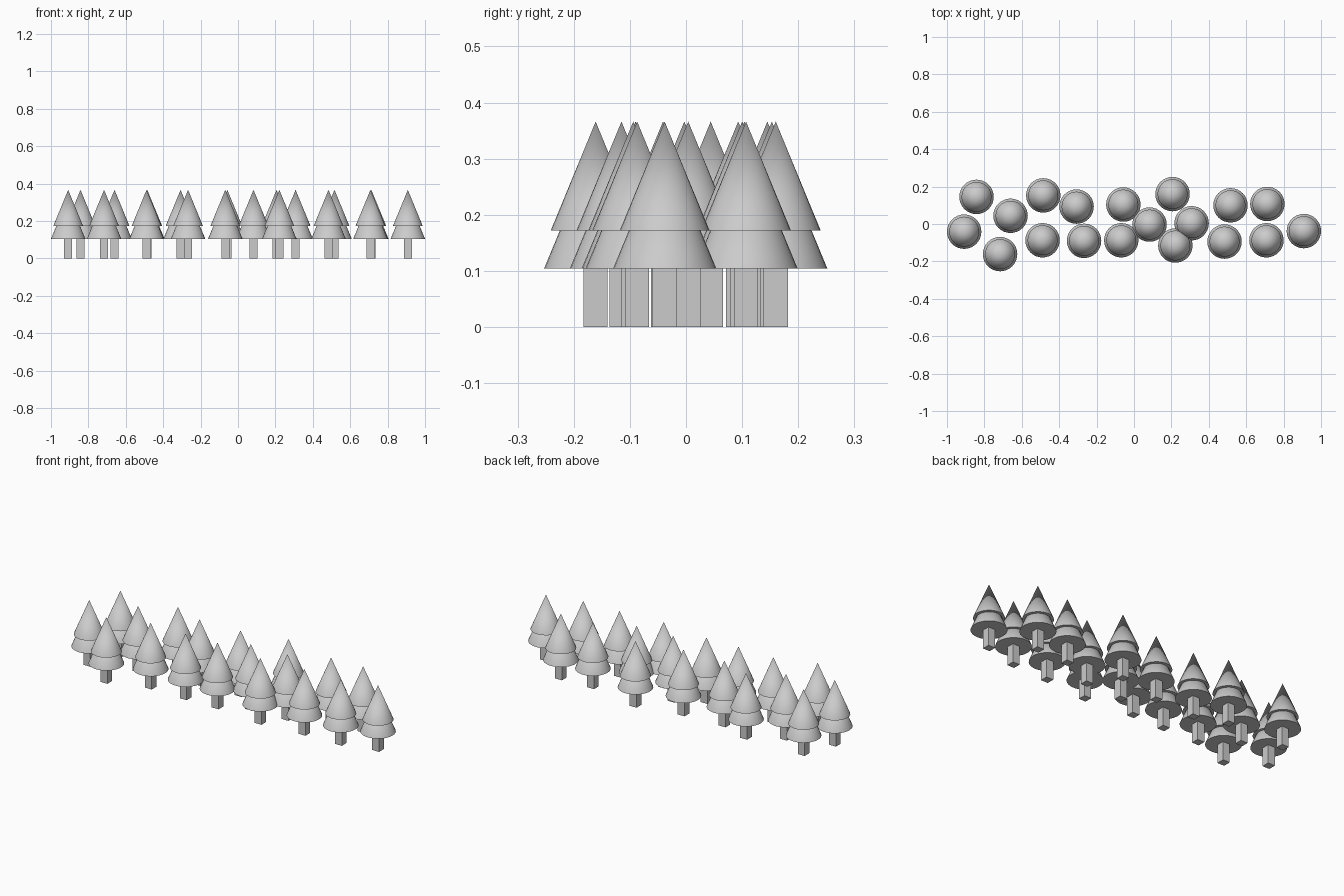
import bpy

if "Cube" in bpy.data.objects:
    bpy.data.objects.remove(bpy.data.objects["Cube"])

grey = bpy.data.materials.new("plain_grey")
grey.use_nodes = True
colour = (0.6, 0.6, 0.6, 1)
grey.diffuse_color = colour
grey.node_tree.nodes["Principled BSDF"].inputs["Base Color"].default_value = colour

# Where each tree stands in the row
SPOTS = [(-0.908, -0.041), (-0.842, 0.145), (-0.716, -0.161), (-0.66, 0.044),
         (-0.485, 0.153), (-0.489, -0.087), (-0.307, 0.093), (-0.267, -0.09),
         (-0.057, 0.104), (-0.068, -0.087), (0.083, -0.003), (0.206, 0.16),
         (0.221, -0.115), (0.308, 0.004), (0.516, 0.1), (0.484, -0.094),
         (0.713, 0.107), (0.708, -0.087), (0.908, -0.038)]
TRUNK_TOP = 0.104
SKIRT = 0.172
TIP = 0.366


def cone(name, radius, bottom, top):
    bpy.ops.mesh.primitive_cone_add(vertices=32, radius1=radius, radius2=0,
                                    depth=top - bottom,
                                    location=(0, 0, (bottom + top) / 2))
    bpy.ops.object.shade_smooth_by_angle(angle=0.6)
    return finish(name)


def finish(name):
    ob = bpy.context.object
    ob.name = name
    ob.data.name = name
    ob.data.materials.append(grey)
    return ob


# One tree: square trunk and two stacked cones of foliage
bpy.ops.mesh.primitive_cube_add(size=1, location=(0, 0, TRUNK_TOP / 2))
bpy.context.object.scale = (0.043, 0.043, TRUNK_TOP)
parts = [finish("trunk"),
         cone("lower_foliage", 0.092, TRUNK_TOP, 0.326),
         cone("upper_foliage", 0.08, SKIRT, TIP)]

# Repeat the tree at every spot, sharing its meshes
for i, (x, y) in enumerate(SPOTS):
    for part in parts:
        ob = part if i == 0 else part.copy()
        if i:
            bpy.context.collection.objects.link(ob)
        ob.location.x, ob.location.y = x, y
